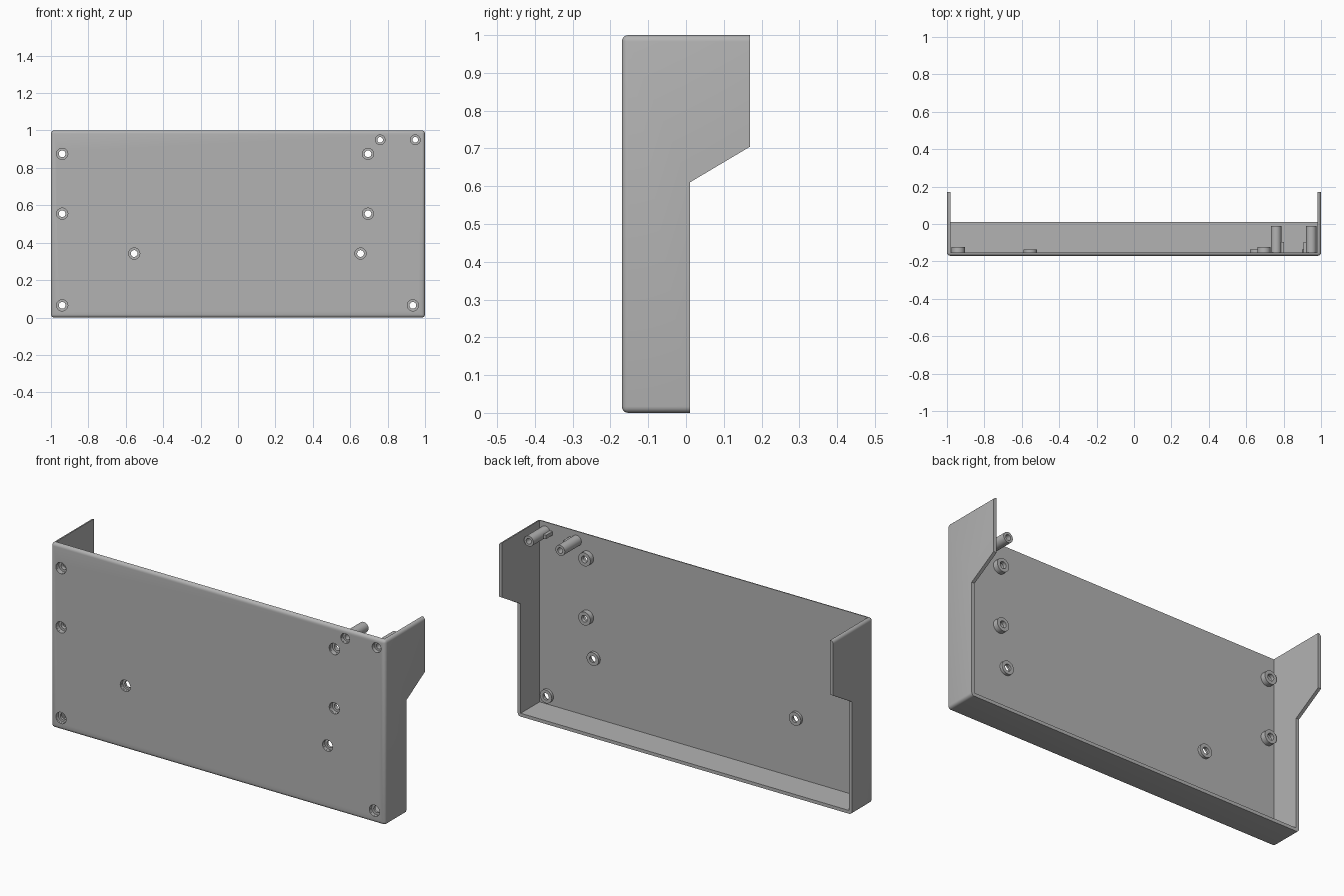
import bpy
import bmesh
from math import cos, sin, pi

if "Cube" in bpy.data.objects:
    bpy.data.objects.remove(bpy.data.objects["Cube"])

FRONT, BACK, TALL_BACK = -0.17, 0.01, 0.17
WALL = 0.018

grey = bpy.data.materials.new("plain grey")
grey.use_nodes = True
colour = (0.45, 0.45, 0.45, 1)
grey.diffuse_color = colour
grey.node_tree.nodes["Principled BSDF"].inputs["Base Color"].default_value = colour


def finish(bm, name):
    bmesh.ops.recalc_face_normals(bm, faces=bm.faces)
    mesh = bpy.data.meshes.new(name)
    bm.to_mesh(mesh)
    bm.free()
    obj = bpy.data.objects.new(name, mesh)
    bpy.context.collection.objects.link(obj)
    mesh.materials.append(grey)
    return obj


def extrude_side(bm, outline, half):
    """Extrude a (y, z) outline across x."""
    face = bm.faces.new([bm.verts.new((-half, y, z)) for y, z in outline])
    out = bmesh.ops.extrude_face_region(bm, geom=[face])
    for v in out["geom"]:
        if isinstance(v, bmesh.types.BMVert):
            v.co.x = half


def lathe(bm, x, z, profile, sides=32):
    """Revolve a closed (radius, y) profile around a front-to-back axis."""
    rings = [[bm.verts.new((x + r * cos(2 * pi * i / sides), y,
                            z + r * sin(2 * pi * i / sides)))
              for i in range(sides)] for r, y in profile]
    for a, b in zip(rings, rings[1:] + rings[:1]):
        for i in range(sides):
            j = (i + 1) % sides
            bm.faces.new((a[i], a[j], b[j], b[i]))


def smooth(obj):
    bpy.ops.object.select_all(action="DESELECT")
    obj.select_set(True)
    bpy.context.view_layer.objects.active = obj
    bpy.ops.object.shade_smooth_by_angle(angle=0.6)


def cut(obj, cutter):
    mod = obj.modifiers.new("cut", "BOOLEAN")
    mod.operation, mod.solver, mod.object = "DIFFERENCE", "EXACT", cutter
    cutter.hide_render = True
    bpy.context.view_layer.objects.active = obj
    bpy.ops.object.modifier_apply(modifier=mod.name)
    bpy.data.objects.remove(cutter)


# Shell: side outline with rounded outer edges
bm = bmesh.new()
extrude_side(bm, [(FRONT, 0), (BACK, 0), (BACK, 0.61), (TALL_BACK, 0.705),
                  (TALL_BACK, 1), (FRONT, 1)], 1)
rounded = [e for e in bm.edges
           if all(v.co.y < FRONT + 0.01 for v in e.verts)
           or (abs(e.verts[0].co.y - e.verts[1].co.y) > 0.01
               and abs(e.verts[0].co.z - e.verts[1].co.z) < 0.01)]
bmesh.ops.bevel(bm, geom=rounded, offset=0.017, segments=5,
                profile=0.5, affect="EDGES")
shell = finish(bm, "shell")

# Hollow, open at the back and top
bm = bmesh.new()
extrude_side(bm, [(FRONT + WALL, WALL), (0.5, WALL), (0.5, 1.2),
                  (FRONT + WALL, 1.2)], 1 - WALL)
cut(shell, finish(bm, "hollow_cutter"))

# Screw bushings: x, z, back end, outer radius, recess radius, hole radius, recess depth
LOW, HIGH = (-0.137, 0.036, 0.030, 0.018, 0.020), (-0.124, 0.036, 0.030, 0.018, 0.026)
POST = (-0.01, 0.028, 0.026, 0.015, 0.020)
screws = [(-0.555, 0.342, LOW), (0.655, 0.342, LOW), (0.935, 0.065, LOW),
          (-0.94, 0.065, LOW), (-0.94, 0.555, HIGH), (-0.94, 0.875, HIGH),
          (0.695, 0.555, HIGH), (0.695, 0.875, HIGH),
          (0.76, 0.95, POST), (0.948, 0.95, POST)]

drill = bmesh.new()
for x, z, (end, outer, recess, hole, depth) in screws:
    bore = recess + 0.0005
    rod = [(bore, -0.3), (bore, FRONT + WALL + 0.005)]
    lathe(drill, x, z, [(0.0001, rod[0][1])] + rod + [(0.0001, rod[1][1])])
    floor = FRONT + depth
    lip = FRONT + 0.008
    bm = bmesh.new()
    lathe(bm, x, z, [(hole, floor), (hole, end), (outer, end),
                     (outer, lip), (recess, lip), (recess, floor)])
    kind = "post" if end > -0.1 else "boss"
    smooth(finish(bm, "screw_" + kind))
cut(shell, finish(drill, "drill_cutter"))
smooth(shell)

# Small ribs on the facing sides of the two posts
for x in (0.793, 0.915):
    bm = bmesh.new()
    bmesh.ops.create_cube(bm, size=1)
    for v in bm.verts:
        v.co = (x + v.co.x * 0.02, -0.127 + v.co.y * 0.06, 0.95 + v.co.z * 0.02)
    finish(bm, "post_rib")
